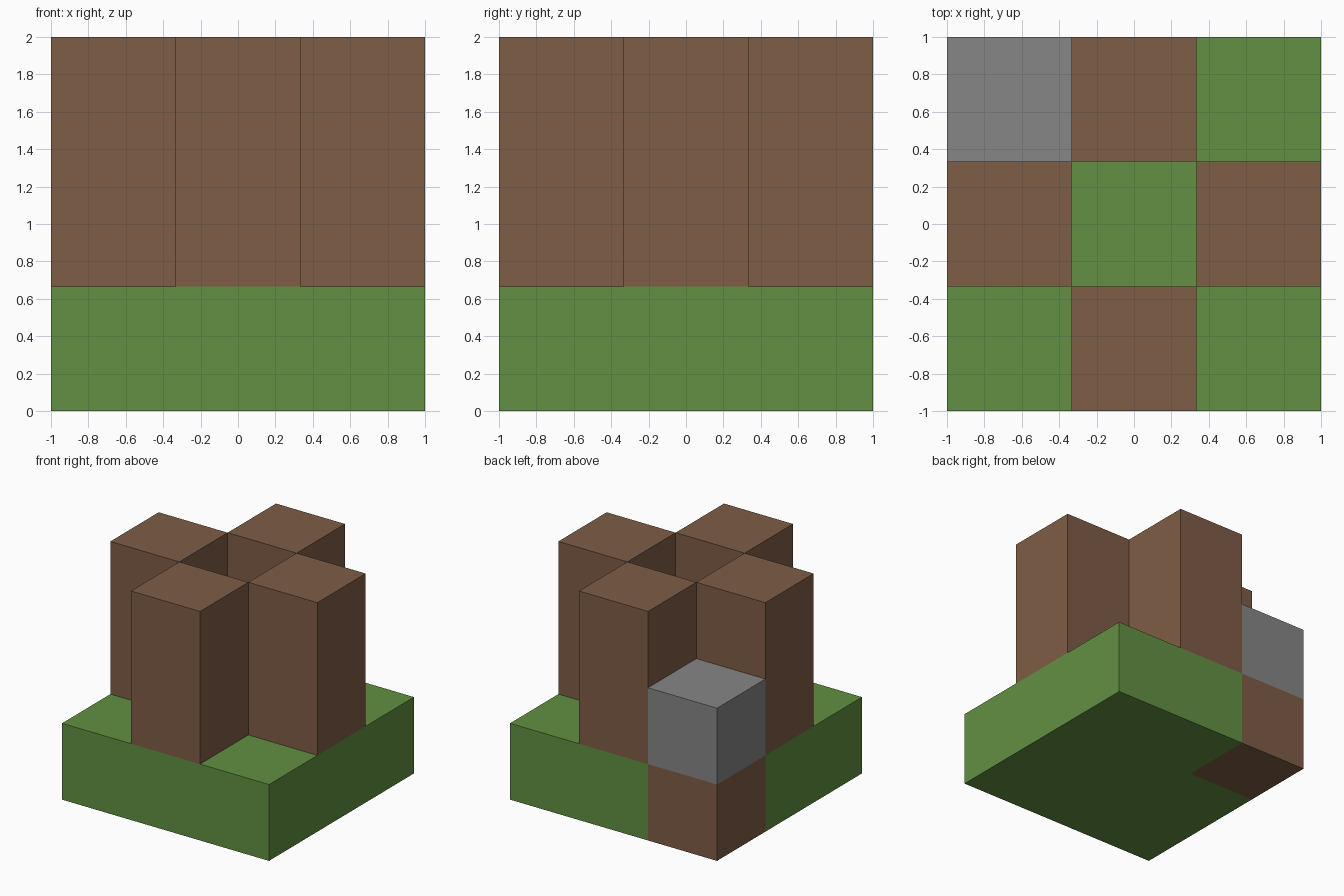
import bpy
import bmesh

if "Cube" in bpy.data.objects:
    bpy.data.objects.remove(bpy.data.objects["Cube"], do_unlink=True)

U = 2 / 3   # block size
H = U / 2


def material(name, rgb):
    mat = bpy.data.materials.new(name)
    mat.use_nodes = True
    colour = (*rgb, 1)
    mat.diffuse_color = colour
    mat.node_tree.nodes["Principled BSDF"].inputs["Base Color"].default_value = colour
    return mat


grass = material("grass_green", (0.122, 0.279, 0.054))
wood = material("earth_brown", (0.209, 0.109, 0.061))
stone = material("stone_grey", (0.238, 0.238, 0.238))


def prism(name, outline, bottom, top, mat):
    """Extrude a flat outline straight up."""
    bm = bmesh.new()
    face = bm.faces.new([bm.verts.new((x, y, bottom)) for x, y in outline])
    side = bmesh.ops.extrude_face_region(bm, geom=[face])["geom"]
    verts = [v for v in side if isinstance(v, bmesh.types.BMVert)]
    bmesh.ops.translate(bm, verts=verts, vec=(0, 0, top - bottom))
    bmesh.ops.recalc_face_normals(bm, faces=bm.faces)
    mesh = bpy.data.meshes.new(name)
    bm.to_mesh(mesh)
    bm.free()
    mesh.materials.append(mat)
    obj = bpy.data.objects.new(name, mesh)
    bpy.context.collection.objects.link(obj)


def block(name, col, row, bottom, top, mat):
    """Square column on the 3 x 3 plan, heights in block units."""
    x, y = col * U, row * U
    outline = [(x - H, y - H), (x + H, y - H), (x + H, y + H), (x - H, y + H)]
    prism(name, outline, bottom * U, top * U, mat)


# Ground slab with one back corner left open
prism("ground_slab", [(-1, -1), (1, -1), (1, 1), (-H, 1), (-H, H), (-1, H)], 0, U, grass)

# Corner stack: brown block with a grey one on top
block("corner_base", -1, 1, 0, 1, wood)
block("corner_stone", -1, 1, 1, 2, stone)

# Four tall pillars around the open centre
for name, col, row in (("front", 0, -1), ("back", 0, 1), ("left", 1, 0), ("right", -1, 0)):
    block(name + "_pillar", col, row, 1, 3, wood)
